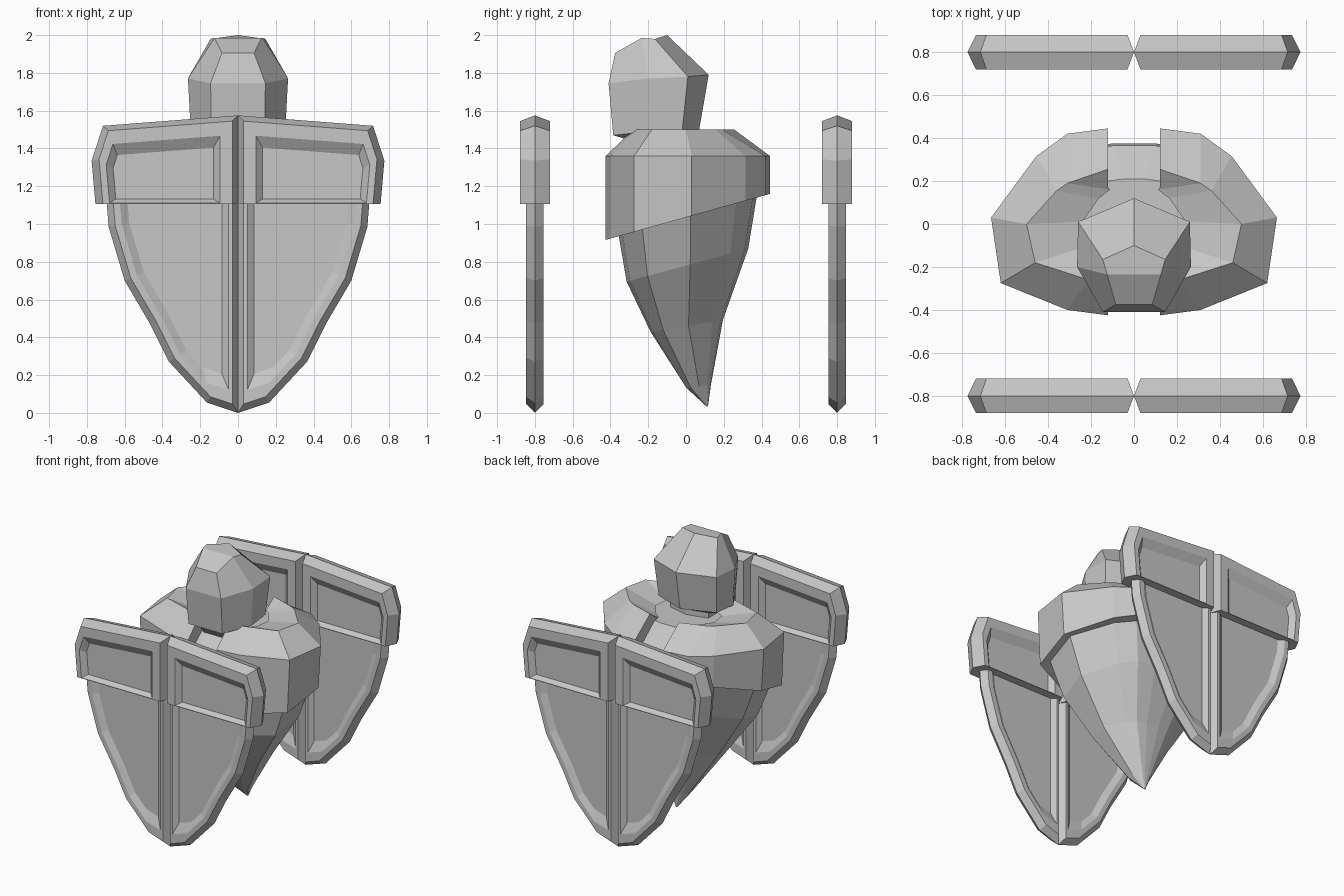
import bpy, bmesh
from mathutils import Vector, Matrix

cube = bpy.data.objects.get("Cube")
if cube:
    bpy.data.objects.remove(cube)

stone = bpy.data.materials.new("stone_grey")
stone.use_nodes = True
GREY = (0.57, 0.57, 0.57, 1)
stone.diffuse_color = GREY
stone.node_tree.nodes["Principled BSDF"].inputs["Base Color"].default_value = GREY


def finish(bm, name):
    bmesh.ops.recalc_face_normals(bm, faces=bm.faces[:])
    mesh = bpy.data.meshes.new(name)
    bm.to_mesh(mesh)
    bm.free()
    mesh.materials.append(stone)
    obj = bpy.data.objects.new(name, mesh)
    bpy.context.collection.objects.link(obj)


def loft(bm, rings, closed=True, caps=True):
    """Bridge rings of equal length with quads."""
    loops = [[bm.verts.new(p) for p in ring] for ring in rings]
    n = len(loops[0])
    for a, b in zip(loops, loops[1:]):
        for i in range(n if closed else n - 1):
            j = (i + 1) % n
            bm.faces.new((a[i], a[j], b[j], b[i]))
    if caps:
        bm.faces.new(loops[0])
        bm.faces.new(loops[-1])
    return loops


def mirrored(half):
    """Full ring from its x >= 0 half, running back to front."""
    return half + [(-x, y, z) for x, y, z in reversed(half) if x > 0]


def inset(points, dists):
    """Move each edge of a clockwise outline inward by its own distance."""
    pts = [Vector(p) for p in points]
    normals = []
    for i, p in enumerate(pts):
        d = (pts[(i + 1) % len(pts)] - p).normalized()
        normals.append(Vector((d.y, -d.x)))
    return [p + Matrix((normals[i - 1], normals[i])).inverted()
            @ Vector((dists[i - 1], dists[i])) for i, p in enumerate(pts)]


def shield_half(name, outline, layers, side, y0):
    """Panel with chamfered rim and a recess on both faces."""
    rings = [(0, [Vector(p) for p in outline])]
    for depth, dists in layers:
        ring = inset(outline, dists)
        rings = [(-depth, ring)] + rings + [(depth, ring)]
    bm = bmesh.new()
    loft(bm, [[(side * p.x, y0 + y, p.y) for p in ring] for y, ring in rings])
    finish(bm, name)


# Two shields, each made of mirrored upper and lower panels
UPPER = [(0, 1.575), (.715, 1.52), (.775, 1.335), (.755, 1.107), (0, 1.107)]
UPPER_LAYERS = [(.08, [.028, .035, .04, 0, .03]),
                (.08, [.1, .08, .075, .004, .095]),
                (.045, [.16, .12, .11, .025, .13])]
LOWER = [(0, 1.11), (.695, 1.11), (.685, .985), (.6, .7), (.465, .47),
         (.365, .27), (.165, .055), (0, 0)]
LOWER_LAYERS = [(.046, [0] + [.035] * 6 + [.03]),
                (.046, [0] + [.07] * 5 + [.1, .05]),
                (.02, [0] + [.11] * 5 + [.17, .085])]
for place, y0 in (("front", -.8), ("back", .8)):
    for label, side in (("left", 1), ("right", -1)):
        shield_half(f"{place}_shield_upper_{label}", UPPER, UPPER_LAYERS, side, y0)
        shield_half(f"{place}_shield_lower_{label}", LOWER, LOWER_LAYERS, side, y0)

# Plan outline shared by torso and shoulder guards
PLAN = [(.12, .445), (.31, .42), (.455, .315), (.665, .03),
        (.62, -.275), (.31, -.4), (.12, -.425)]


def plan_ring(sx, sy, z, tilt=0, shift=0):
    return [(x * sx, y * sy + shift, z + tilt * y * sy) for x, y in PLAN]


# Torso tapering to a point
bm = bmesh.new()
torso = [plan_ring(.44, .47, 1.43), plan_ring(.8, .82, 1.3),
         plan_ring(.88, .84, 1.04, .27), plan_ring(.73, .74, .78, .27),
         plan_ring(.42, .44, .46, .17), plan_ring(.11, .15, .14, .1, .065),
         plan_ring(.01, .01, .035, 0, .112)]
loft(bm, [mirrored(r) for r in torso])
finish(bm, "torso")

# Shoulder guards, open at the front and back centre
TOP = [(.12, .255), (.31, .19), (.36, .155), (.5, 0), (.46, -.18), (.21, -.26), (.12, -.28)]
guard = [plan_ring(.86, .83, 1.05, .27), plan_ring(.97, 1, 1.035, .28),
         plan_ring(1, 1, 1.36), [(x, y, 1.5) for x, y in TOP],
         plan_ring(.36, .38, 1.44)]
for ring in guard:
    for i in (0, -1):
        ring[i] = (.12,) + ring[i][1:]
for label, side in (("left", 1), ("right", -1)):
    bm = bmesh.new()
    loops = loft(bm, [[(side * x, y, z) for x, y, z in r] for r in guard],
                 closed=False, caps=False)
    for i in (0, -1):
        bm.faces.new([loop[i] for loop in loops])
    finish(bm, f"shoulder_guard_{label}")

# Faceted head on a short neck
head = [[(0, -.1, 2.0), (.145, -.165, 1.98), (.125, -.235, 1.985), (.085, -.375, 1.905)],
        [(0, .12, 1.79), (.26, .01, 1.78), (.265, -.2, 1.77), (.145, -.41, 1.745)],
        [(0, .07, 1.5), (.24, -.02, 1.5), (.25, -.2, 1.49), (.14, -.385, 1.47)],
        [(0, 0, 1.47), (.16, -.04, 1.47), (.16, -.2, 1.46), (.1, -.32, 1.45)],
        [(0, 0, 1.34), (.15, -.04, 1.34), (.15, -.16, 1.34), (.1, -.24, 1.34)]]
bm = bmesh.new()
loops = loft(bm, [mirrored(r) for r in head], caps=False)
crown = loops[0]
bm.faces.new([crown[i] for i in (0, 1, 2, 5, 6)])
bm.faces.new(crown[2:6])
bm.faces.new(loops[-1])
finish(bm, "head")
